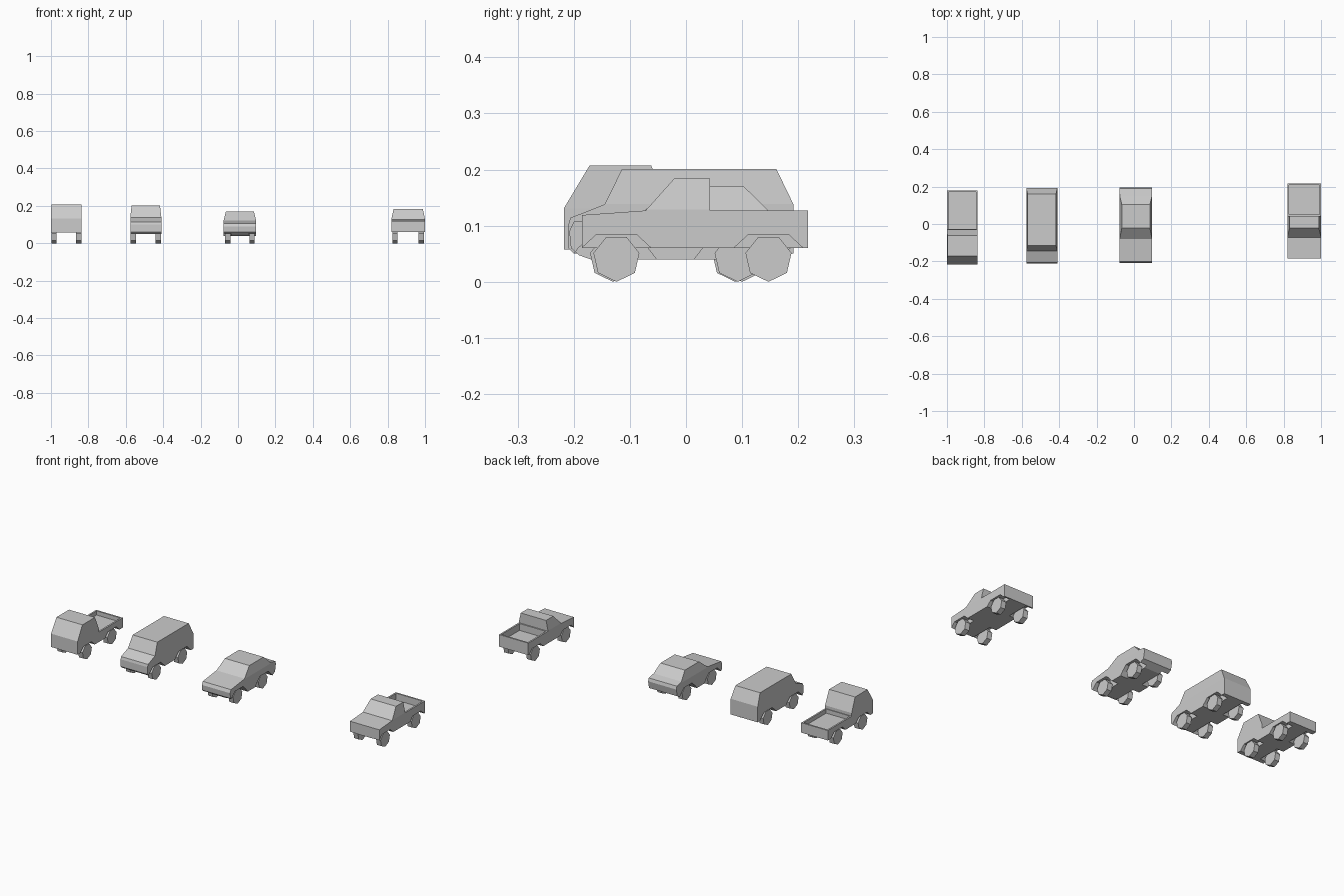
import bpy, bmesh, math
from mathutils import Vector

if "Cube" in bpy.data.objects:
    bpy.data.objects.remove(bpy.data.objects["Cube"])

R = 0.042  # wheel radius


def make(name, bm):
    bmesh.ops.recalc_face_normals(bm, faces=bm.faces)
    me = bpy.data.meshes.new(name)
    bm.to_mesh(me)
    bm.free()
    ob = bpy.data.objects.new(name, me)
    bpy.context.collection.objects.link(ob)
    return ob


def prism(name, profile, x0, x1, belt=None, top=None, inset=0):
    """Extrude a (y, z) profile along x; above the belt the sides lean inward."""
    bm = bmesh.new()
    face = bm.faces.new([bm.verts.new((x0, y, z)) for y, z in profile])
    ext = bmesh.ops.extrude_face_region(bm, geom=[face])
    bmesh.ops.translate(bm, vec=(x1 - x0, 0, 0),
                        verts=[v for v in ext["geom"] if isinstance(v, bmesh.types.BMVert)])
    if belt:
        bmesh.ops.bisect_plane(bm, geom=bm.verts[:] + bm.edges[:] + bm.faces[:],
                               plane_co=(0, 0, belt), plane_no=(0, 0, 1), dist=1e-5)
        mid = (x0 + x1) / 2
        for v in bm.verts:
            if v.co.z > belt:
                lean = inset * (v.co.z - belt) / (top - belt)
                v.co.x += lean if v.co.x < mid else -lean
    return make(name, bm)


def cut(body, cutter):
    mod = body.modifiers.new("cut", 'BOOLEAN')
    mod.operation, mod.solver, mod.object = 'DIFFERENCE', 'EXACT', cutter
    dg = bpy.context.evaluated_depsgraph_get()
    me = bpy.data.meshes.new_from_object(body.evaluated_get(dg))
    body.modifiers.clear()
    body.data = me
    bpy.data.objects.remove(cutter, do_unlink=True)


def wheel(name, x, y):
    bm = bmesh.new()
    rings = []
    for sx in (-0.014, 0.014):
        rings.append([bm.verts.new((x + sx,
                                    y + R * math.cos(-math.pi / 2 + i * math.tau / 7),
                                    R + R * math.sin(-math.pi / 2 + i * math.tau / 7)))
                      for i in range(7)])
    a, b = rings
    bm.faces.new(a)
    bm.faces.new(b[::-1])
    for i in range(7):
        j = (i + 1) % 7
        bm.faces.new((a[i], a[j], b[j], b[i]))
    make(name, bm)


def vehicle(name, cx, half, profile, belt, top, inset, axles, wheel_in, bed=None):
    body = prism(name + "_body", profile, cx - half, cx + half, belt, top, inset)
    # wheel arches
    for y in axles:
        arch = [(y - 0.085, 0.03), (y - 0.062, 0.06), (y - 0.036, 0.084),
                (y + 0.036, 0.084), (y + 0.062, 0.06), (y + 0.085, 0.03)]
        for s in (-1, 1):
            xs = sorted((cx + s * (half - 0.04), cx + s * (half + 0.05)))
            cut(body, prism("arch_cutter", arch, *xs))
    # open cargo bed
    if bed:
        y0, y1, z = bed
        box = [(y0, z), (y1, z), (y1, 0.3), (y0, 0.3)]
        cut(body, prism("bed_cutter", box, cx - half + 0.009, cx + half - 0.009))
    # wheels
    for label, y in zip(("front", "rear"), axles):
        for side, s in (("left", 1), ("right", -1)):
            wheel(f"{name}_{label}_{side}_wheel", cx + s * (half - wheel_in), y)


# cab-over truck
vehicle("truck", -0.918, 0.082,
        [(-0.217, 0.058), (0.18, 0.058), (0.18, 0.113), (-0.03, 0.113),
         (-0.03, 0.13), (-0.062, 0.207), (-0.172, 0.207), (-0.217, 0.132)],
        0.131, 0.207, 0.002, (-0.13, 0.088), 0.016, (-0.026, 0.171, 0.09))

# van
vehicle("van", -0.493, 0.083,
        [(-0.2, 0.05), (0.192, 0.05), (0.192, 0.137), (0.161, 0.201),
         (-0.114, 0.201), (-0.145, 0.138), (-0.206, 0.114), (-0.21, 0.1),
         (-0.21, 0.06)],
        0.139, 0.201, 0.007, (-0.13, 0.1), 0.016)

# sedan
vehicle("sedan", 0.01, 0.087,
        [(-0.19, 0.047), (-0.17, 0.04), (0.15, 0.04), (0.187, 0.06), (0.195, 0.1),
         (0.19, 0.117), (0.148, 0.126), (0.103, 0.17), (-0.022, 0.17),
         (-0.08, 0.122), (-0.2, 0.107), (-0.208, 0.09), (-0.205, 0.06)],
        0.12, 0.17, 0.012, (-0.13, 0.092), 0.022)

# pickup
vehicle("pickup", 0.91, 0.09,
        [(-0.185, 0.06), (0.217, 0.06), (0.217, 0.127), (0.043, 0.127),
         (0.043, 0.184), (-0.021, 0.184), (-0.072, 0.127), (-0.185, 0.119)],
        0.129, 0.184, 0.012, (-0.124, 0.147), 0.02, (0.05, 0.208, 0.089))
